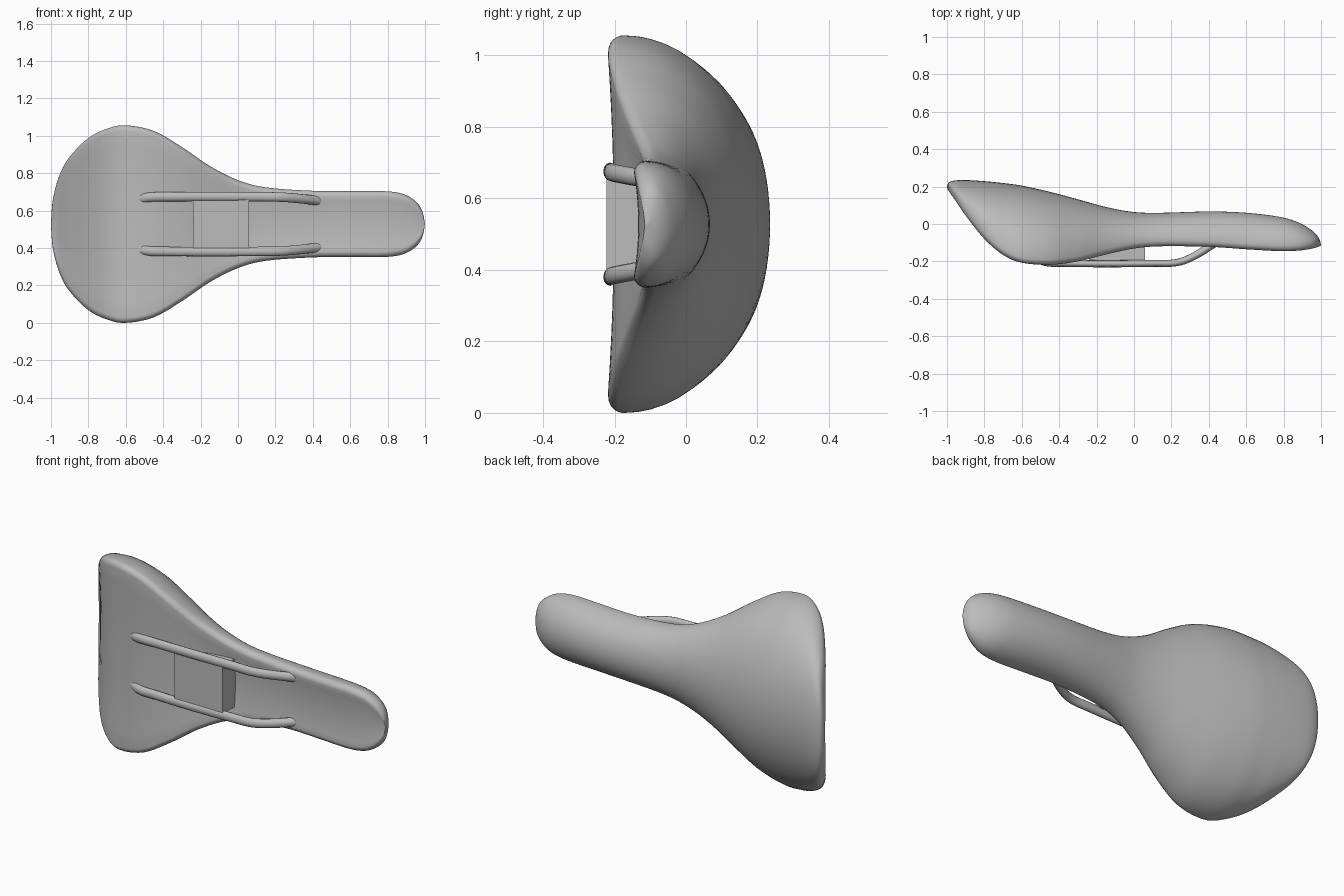
import bpy
import bmesh
import math
from mathutils import Vector

MID = 0.528        # height of the mirror plane of the saddle
RING = 32          # points over the padded top of each section
CORNER = 7         # points round each lower edge
STEPS = 5          # rings between stations

if "Cube" in bpy.data.objects:
    bpy.data.objects.remove(bpy.data.objects["Cube"], do_unlink=True)

grey = bpy.data.materials.new("plain grey")
grey.use_nodes = True
grey.diffuse_color = (0.5, 0.5, 0.5, 1)
shader = grey.node_tree.nodes["Principled BSDF"]
shader.inputs["Base Color"].default_value = grey.diffuse_color
shader.inputs["Roughness"].default_value = 0.6


def add_mesh(name, bm, smooth_angle=None):
    """Turn a bmesh into a grey object, smooth shaded if asked."""
    bmesh.ops.recalc_face_normals(bm, faces=bm.faces)
    mesh = bpy.data.meshes.new(name)
    bm.to_mesh(mesh)
    bm.free()
    obj = bpy.data.objects.new(name, mesh)
    bpy.context.collection.objects.link(obj)
    mesh.materials.append(grey)
    if smooth_angle:
        bpy.ops.object.select_all(action="DESELECT")
        obj.select_set(True)
        bpy.context.view_layer.objects.active = obj
        bpy.ops.object.shade_smooth_by_angle(angle=math.radians(smooth_angle))
    return obj


def blend(a, b, c, d, t):
    """Catmull-Rom curve between b and c."""
    return 0.5 * (2 * b + (c - a) * t + (2 * a - 5 * b + 4 * c - d) * t ** 2
                  + (3 * b - a - 3 * c + d) * t ** 3)


# Stations from tail to nose: position, half width, crown, lower rim
stations = [Vector(s) for s in (
    (-1.0, 0, .2, .195), (-.99, .13, .222, .175), (-.955, .26, .233, .125),
    (-.9, .36, .235, .045), (-.8, .46, .229, -.08), (-.7, .51, .219, -.165),
    (-.6, .528, .205, -.207), (-.45, .498, .172, -.218),
    (-.3, .412, .132, -.2), (-.15, .31, .091, -.163), (0, .235, .064, -.131),
    (.15, .196, .06, -.119), (.4, .178, .067, -.122), (.6, .176, .06, -.135),
    (.78, .176, .038, -.145), (.88, .162, .008, -.142),
    (.95, .122, -.033, -.132), (.985, .07, -.07, -.122),
    (1.0, 0, -.108, -.115))]


def section(width, crown, rim):
    """Domed top, rounded lower edges and a slightly hollow underside."""
    r = min(0.03, 0.5 * width, 0.4 * (crown - rim))
    base = rim + r
    pts = []
    for i in range(RING + 1):
        a = math.pi * i / RING
        pts.append((width * math.cos(a), base + (crown - base) * math.sin(a)))
    flat = width - r
    for i in range(1, CORNER):
        a = math.pi / 2 * i / (CORNER - 1)
        pts.append((-flat - r * math.cos(a), base - r * math.sin(a)))
    for i in range(1, 12):
        s = i / 6 - 1
        hollow = 0.016 * min(1, flat / 0.2) * (1 - s * s)
        pts.append((flat * s, rim + hollow))
    for i in reversed(range(1, CORNER)):
        a = math.pi / 2 * i / (CORNER - 1)
        pts.append((flat + r * math.cos(a), base - r * math.sin(a)))
    return pts


# Saddle shell: sections lofted along the length
bm = bmesh.new()
rings = []
last = len(stations) - 1
for k in range(last):
    a, b = stations[max(k - 1, 0)], stations[k]
    c, d = stations[k + 1], stations[min(k + 2, last)]
    for j in range(STEPS + (k == last - 1)):
        x, width, crown, rim = blend(a, b, c, d, j / STEPS)
        rings.append([bm.verts.new((x, y, MID + z))
                      for z, y in section(max(width, 0), crown, rim)])
for one, two in zip(rings, rings[1:]):
    for i in range(len(one)):
        n = (i + 1) % len(one)
        bm.faces.new((one[i], one[n], two[n], two[i]))
bm.faces.new(rings[0])
bm.faces.new(rings[-1])
bmesh.ops.remove_doubles(bm, verts=bm.verts, dist=0.0005)
add_mesh("saddle_shell", bm, 60)

# Clamp block between the rails
bm = bmesh.new()
bmesh.ops.create_cube(bm, size=1)
bmesh.ops.scale(bm, vec=(0.3, 0.17, 0.27), verts=bm.verts)
bmesh.ops.translate(bm, vec=(-0.09, -0.138, MID), verts=bm.verts)
add_mesh("clamp_block", bm)

# Rails: slightly flattened tubes bent into the shell at both ends
FLATTEN = 0.75
rail_path = ((-.52, -.185, .137), (-.47, -.206, .144), (-.38, -.21, .146),
             (.12, -.21, .146), (.23, -.206, .144), (.3, -.182, .139),
             (.43, -.105, .125))
for name, side in (("upper_rail", 1), ("lower_rail", -1)):
    curve = bpy.data.curves.new(name, "CURVE")
    curve.dimensions = "3D"
    curve.bevel_depth = 0.025
    curve.bevel_resolution = 4
    curve.use_fill_caps = True
    spline = curve.splines.new("BEZIER")
    spline.bezier_points.add(len(rail_path) - 1)
    for point, (x, y, z) in zip(spline.bezier_points, rail_path):
        point.co = (x, y / FLATTEN, side * z)
        point.handle_left_type = point.handle_right_type = "AUTO"
    curve.materials.append(grey)
    rail = bpy.data.objects.new(name, curve)
    rail.location.z = MID
    rail.scale.y = FLATTEN
    bpy.context.collection.objects.link(rail)
